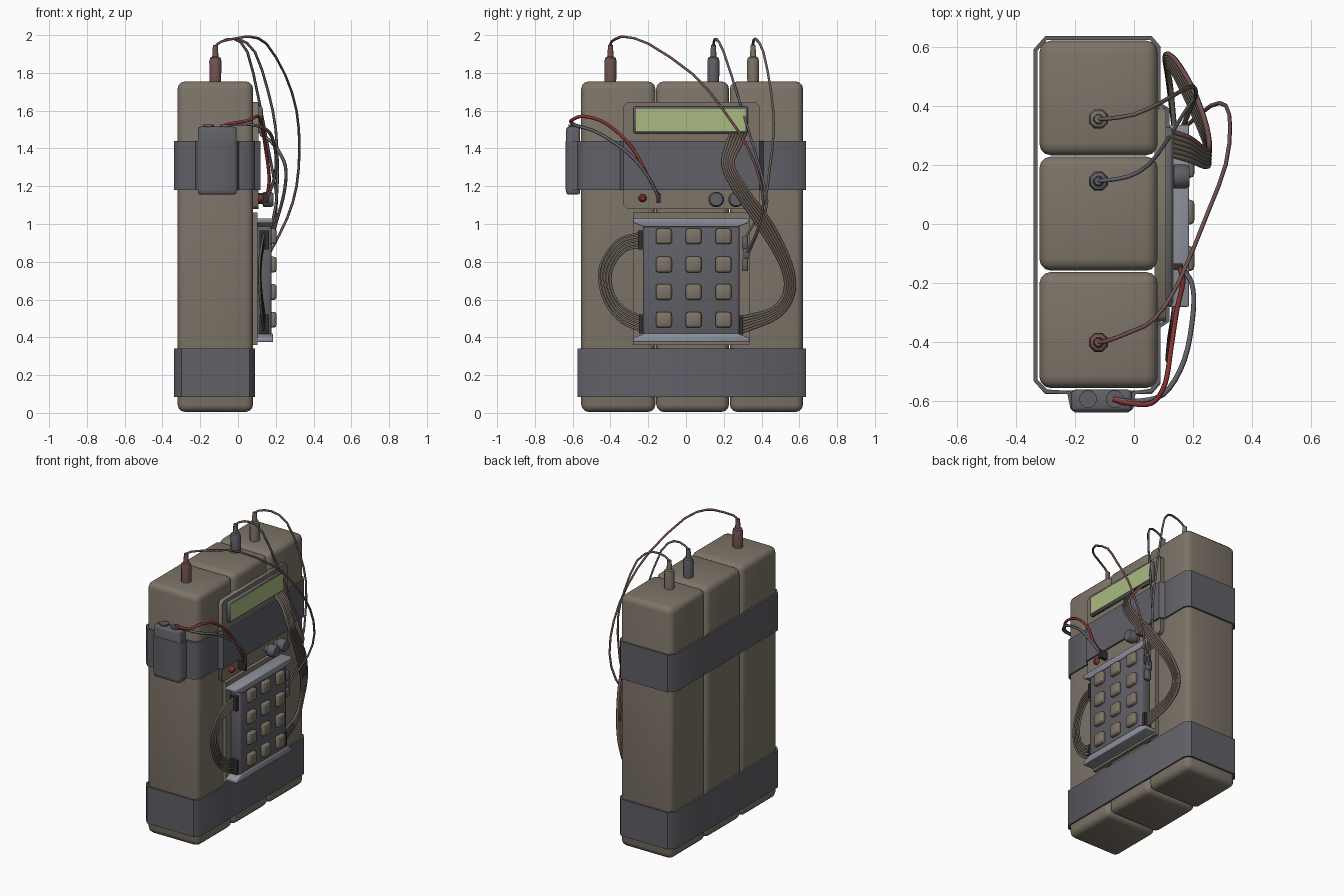
import bpy, bmesh, math
from mathutils import Vector

if "Cube" in bpy.data.objects:
    bpy.data.objects.remove(bpy.data.objects["Cube"])


def mat(name, r, g, b):
    m = bpy.data.materials.new(name)
    m.diffuse_color = (r, g, b, 1)
    m.use_nodes = True
    m.node_tree.nodes["Principled BSDF"].inputs["Base Color"].default_value = m.diffuse_color
    return m


TAN = mat("tan casing", 0.205, 0.175, 0.138)
GREY = mat("dark grey", 0.116, 0.116, 0.134)
LIGHT = mat("light grey", 0.27, 0.285, 0.33)
GREEN = mat("screen green", 0.40, 0.50, 0.22)
RED = mat("red", 0.24, 0.035, 0.03)
DULLRED = mat("dull red", 0.17, 0.085, 0.08)
BLACK = mat("black", 0.03, 0.03, 0.034)
WIRE = mat("wire brown", 0.14, 0.118, 0.095)


def finish(ob, m, bevel=0.0, seg=2):
    ob.data.materials.append(m)
    bpy.context.view_layer.objects.active = ob
    for o in bpy.context.selected_objects:
        o.select_set(False)
    ob.select_set(True)
    if bevel:
        b = ob.modifiers.new("bevel", 'BEVEL')
        b.width, b.segments, b.limit_method = bevel, seg, 'ANGLE'
        b.angle_limit = math.radians(30)
        bpy.ops.object.modifier_apply(modifier="bevel")
    bpy.ops.object.shade_smooth_by_angle(angle=math.radians(46))
    return ob


def from_bm(bm, name):
    bmesh.ops.recalc_face_normals(bm, faces=bm.faces)
    me = bpy.data.meshes.new(name)
    bm.to_mesh(me)
    bm.free()
    ob = bpy.data.objects.new(name, me)
    bpy.context.collection.objects.link(ob)
    return ob


def box(name, m, x, y, z, bevel=0.0, seg=2):
    bm = bmesh.new()
    bmesh.ops.create_cube(bm, size=1)
    for v in bm.verts:
        v.co = [lo + (hi - lo) * (c + 0.5) for c, (lo, hi) in zip(v.co, (x, y, z))]
    return finish(from_bm(bm, name), m, bevel, seg)


def lathe(name, m, origin, profile, sides=8, axis='Z'):
    """Turned part: profile is (radius, height) pairs along the axis."""
    bm = bmesh.new()
    rings = []
    for r, h in profile:
        ring = []
        for i in range(sides):
            a = 2 * math.pi * (i + 0.5) / sides
            p = (r * math.cos(a), r * math.sin(a), h)
            ring.append(bm.verts.new(Vector(origin) + Vector(p if axis == 'Z' else (p[2], p[0], p[1]))))
        rings.append(ring)
    for a, b in zip(rings, rings[1:]):
        for i in range(sides):
            j = (i + 1) % sides
            bm.faces.new((a[i], a[j], b[j], b[i]))
    bm.faces.new(rings[0])
    bm.faces.new(rings[-1])
    return finish(from_bm(bm, name), m)


def prism_x(name, m, pts, x0, x1, bevel=0.0):
    """Outline in (y, z) pushed out along x."""
    bm = bmesh.new()
    f = bm.faces.new([bm.verts.new((x0, y, z)) for y, z in pts])
    g = bmesh.ops.extrude_face_region(bm, geom=[f])['geom']
    bmesh.ops.translate(bm, vec=(x1 - x0, 0, 0), verts=[e for e in g if isinstance(e, bmesh.types.BMVert)])
    return finish(from_bm(bm, name), m, bevel)


def strap(name, pts, z0, z1):
    """Closed band following an (x, y) outline."""
    bm = bmesh.new()
    lo = [bm.verts.new((x, y, z0)) for x, y in pts]
    hi = [bm.verts.new((x, y, z1)) for x, y in pts]
    n = len(pts)
    for i in range(n):
        j = (i + 1) % n
        bm.faces.new((lo[i], lo[j], hi[j], hi[i]))
    ob = from_bm(bm, name)
    s = ob.modifiers.new("thick", 'SOLIDIFY')
    s.thickness, s.offset = 0.014, -1
    bpy.context.view_layer.objects.active = ob
    bpy.ops.object.modifier_apply(modifier="thick")
    return finish(ob, GREY)


def wire(name, m, pts, r=0.008, steps=4):
    """Round cable through the points (Catmull-Rom)."""
    P = [Vector(p) for p in pts]
    P = [2 * P[0] - P[1]] + P + [2 * P[-1] - P[-2]]
    path = []
    for a, b, c, d in zip(P, P[1:], P[2:], P[3:]):
        for k in range(steps):
            t = k / steps
            path.append(0.5 * (2 * b + (c - a) * t + (2 * a - 5 * b + 4 * c - d) * t ** 2
                               + (3 * b - a - 3 * c + d) * t ** 3))
    path.append(P[-2])
    cu = bpy.data.curves.new(name, 'CURVE')
    cu.dimensions, cu.bevel_depth, cu.bevel_resolution, cu.use_fill_caps = '3D', r, 1, True
    sp = cu.splines.new('POLY')
    sp.points.add(len(path) - 1)
    for q, p in zip(sp.points, path):
        q.co = (*p, 1)
    sp.use_smooth = True
    ob = bpy.data.objects.new(name, cu)
    bpy.context.collection.objects.link(ob)
    cu.materials.append(m)


def ribbon(name, outer, inner, mats, r):
    n = len(mats)
    for i, m in enumerate(mats):
        t = i / (n - 1)
        wire(f"{name}_{i + 1}", m, [Vector(a).lerp(Vector(b), t) for a, b in zip(outer, inner)], r)


# three casing blocks
for i, (a, b) in enumerate([(-0.555, -0.162), (-0.158, 0.228), (0.232, 0.62)]):
    box(f"block_{i + 1}", TAN, (-0.32, 0.08), (a, b), (0.005, 1.755), 0.04, 3)

# straps: lower plain, upper bulging over the circuit plate and the battery
strap("lower_strap", [(-0.34, -0.53), (-0.3, -0.575), (0.06, -0.575), (0.09, -0.54),
                      (0.09, 0.6), (0.06, 0.635), (-0.3, 0.635), (-0.34, 0.59)], 0.085, 0.34)
strap("upper_strap", [(-0.34, -0.53), (-0.3, -0.572), (-0.225, -0.575), (-0.215, -0.625), (-0.2, -0.637),
                      (-0.02, -0.637), (-0.003, -0.625), (0.005, -0.575), (0.06, -0.57), (0.09, -0.535),
                      (0.09, -0.35), (0.12, -0.33), (0.12, 0.39), (0.09, 0.41), (0.09, 0.6), (0.06, 0.635),
                      (-0.3, 0.635), (-0.34, 0.59)], 1.18, 1.44)

# side battery with two terminals
box("battery", GREY, (-0.213, -0.007), (-0.634, -0.56), (1.155, 1.515), 0.014)
for i, x in enumerate((-0.155, -0.065)):
    lathe(f"battery_terminal_{i + 1}", GREY, (x, -0.592, 1.51), [(0.03, 0), (0.03, 0.016)], 12)

# circuit plate with screen
y0, y1, z0, z1, c = -0.33, 0.39, 1.08, 1.645, 0.02
prism_x("circuit_plate", TAN, [(y0 + c, z0), (y1 - c, z0), (y1, z0 + c), (y1, z1 - c),
                               (y1 - c, z1), (y0 + c, z1), (y0, z1 - c), (y0, z0 + c)], 0.07, 0.108)
box("screen_frame", GREY, (0.1, 0.13), (-0.278, 0.328), (1.48, 1.622), 0.006, 1)
box("screen", GREEN, (0.126, 0.133), (-0.265, 0.315), (1.492, 1.61))

# knobs, lamp and socket on the plate
for i, y in enumerate((0.16, 0.265)):
    lathe(f"knob_{i + 1}", GREY, (0.1, y, 1.13),
          [(0.026, 0), (0.026, 0.03), (0.042, 0.035), (0.042, 0.075), (0.034, 0.088)], 12, 'X')
lathe("lamp", RED, (0.1, -0.23, 1.137), [(0.022, 0), (0.022, 0.02), (0.012, 0.034)], 10, 'X')
box("wire_socket", BLACK, (0.1, 0.165), (-0.156, -0.134), (1.11, 1.165))

# keypad
box("keypad_backing", TAN, (0.07, 0.104), (-0.28, 0.335), (0.36, 1.06))
box("keypad_body", GREY, (0.1, 0.178), (-0.228, 0.283), (0.39, 1.02), 0.014)
for name, zo, s in (("upper_rail", 1.03, -1), ("lower_rail", 0.375, 1)):
    prism_x(name, LIGHT, [(-0.28, zo), (0.335, zo), (0.335, zo + s * 0.022), (0.275, zo + s * 0.045),
                          (-0.22, zo + s * 0.045), (-0.28, zo + s * 0.022)], 0.1, 0.186, 0.005)
for r, z in enumerate((0.935, 0.785, 0.64, 0.493)):
    for k, y in enumerate((-0.117, 0.04, 0.198)):
        box(f"key_{r + 1}_{k + 1}", TAN, (0.165, 0.204), (y - 0.042, y + 0.042), (z - 0.042, z + 0.042), 0.014)
for name, y, z in (("left_upper_plug", -0.24, 0.915), ("left_lower_plug", -0.235, 0.47),
                   ("right_lower_plug", 0.288, 0.465)):
    box(name, BLACK, (0.115, 0.165), (y - 0.014, y + 0.014), (z - 0.05, z + 0.05))

# ribbon cables
ribbon("left_ribbon",
       [(0.14, -0.235, 0.955), (0.13, -0.36, 0.915), (0.115, -0.44, 0.81), (0.113, -0.46, 0.71),
        (0.12, -0.425, 0.58), (0.13, -0.34, 0.48), (0.14, -0.225, 0.43)],
       [(0.14, -0.235, 0.88), (0.13, -0.32, 0.86), (0.12, -0.38, 0.79), (0.118, -0.40, 0.71),
        (0.125, -0.38, 0.62), (0.135, -0.32, 0.55), (0.14, -0.225, 0.505)], [WIRE] * 5, 0.007)
ribbon("right_ribbon",
       [(0.12, 0.315, 1.475), (0.19, 0.29, 1.42), (0.25, 0.25, 1.31), (0.245, 0.33, 1.17), (0.2, 0.455, 1.0),
        (0.14, 0.555, 0.79), (0.105, 0.57, 0.64), (0.115, 0.49, 0.51), (0.14, 0.29, 0.425)],
       [(0.12, 0.235, 1.475), (0.19, 0.215, 1.42), (0.25, 0.195, 1.31), (0.245, 0.26, 1.17), (0.2, 0.375, 1.0),
        (0.14, 0.5, 0.79), (0.115, 0.525, 0.65), (0.125, 0.455, 0.55), (0.14, 0.29, 0.505)],
       [DULLRED] + [WIRE] * 5, 0.009)

# top jacks with leads running down to the keypad
for name, y, m in (("red_jack", -0.4, DULLRED), ("grey_jack", 0.145, GREY), ("tan_jack", 0.355, TAN)):
    lathe(name, m, (-0.12, y, 1.75), [(0.033, 0), (0.035, 0.11), (0.03, 0.13), (0.018, 0.136), (0.014, 0.197)])
wire("red_lead", DULLRED, [(-0.12, -0.4, 1.94), (-0.09, -0.395, 1.965), (0, -0.36, 1.985), (0.07, -0.32, 1.99),
                           (0.15, -0.2, 1.955), (0.25, 0.04, 1.79), (0.31, 0.2, 1.6), (0.325, 0.33, 1.4),
                           (0.31, 0.4, 1.2), (0.26, 0.4, 1.03), (0.17, 0.325, 0.85)], 0.007, 2)
wire("grey_lead", GREY, [(-0.12, 0.145, 1.94), (-0.09, 0.148, 1.965), (-0.02, 0.16, 1.98), (0.05, 0.2, 1.91),
                         (0.11, 0.28, 1.66), (0.16, 0.36, 1.4), (0.2, 0.42, 1.18), (0.2, 0.42, 1.06),
                         (0.16, 0.32, 0.82)], 0.007, 2)
wire("tan_lead", WIRE, [(-0.12, 0.355, 1.94), (-0.09, 0.356, 1.965), (0, 0.37, 1.98), (0.09, 0.41, 1.91),
                        (0.16, 0.45, 1.7), (0.2, 0.465, 1.5), (0.21, 0.44, 1.27), (0.2, 0.41, 1.1),
                        (0.16, 0.31, 0.92)], 0.007, 2)
for i, (y, z) in enumerate(((0.312, 0.9), (0.32, 0.85), (0.312, 0.785))):
    box(f"lead_clip_{i + 1}", GREY, (0.13, 0.17), (y - 0.015, y + 0.015), (z - 0.035, z + 0.035), 0.004, 1)

# battery wires
wire("battery_red_wire", RED, [(-0.07, -0.592, 1.525), (-0.02, -0.605, 1.535), (0.06, -0.605, 1.55),
                               (0.105, -0.54, 1.57), (0.125, -0.42, 1.53), (0.145, -0.29, 1.41),
                               (0.165, -0.2, 1.25), (0.155, -0.145, 1.15)], 0.009)
wire("battery_dark_wire", GREY, [(-0.07, -0.592, 1.525), (0, -0.6, 1.53), (0.1, -0.575, 1.52),
                                 (0.17, -0.46, 1.48), (0.2, -0.3, 1.37), (0.195, -0.2, 1.25),
                                 (0.155, -0.145, 1.14)], 0.009)
